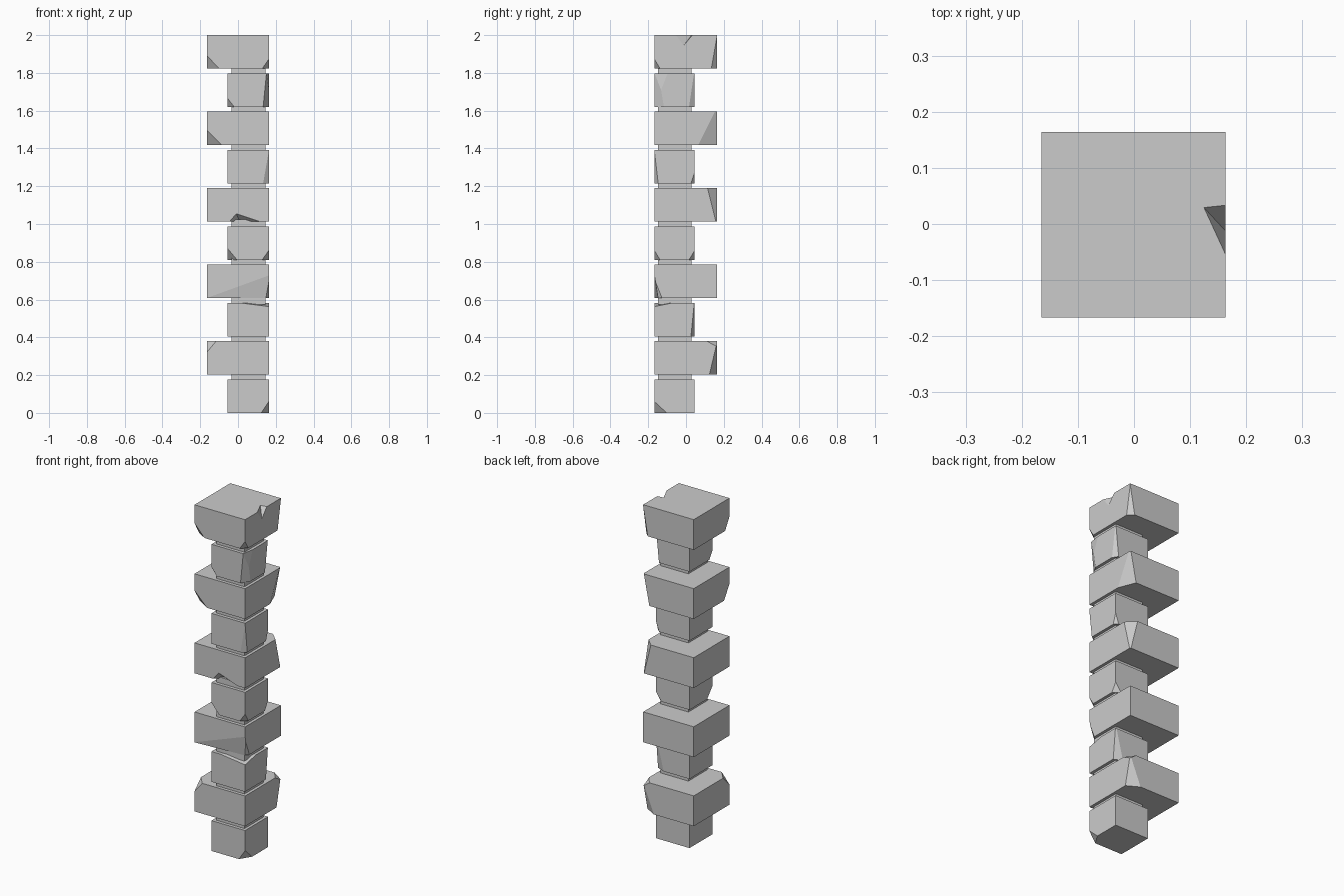
import bpy, bmesh
from mathutils import Vector

if "Cube" in bpy.data.objects:
    bpy.data.objects.remove(bpy.data.objects["Cube"])

PITCH, H = 0.2025, 0.178
SMALL = ((-0.055, -0.167), (0.163, 0.046))
LARGE = ((-0.165, -0.167), (0.163, 0.164))


def make_object(name, bm):
    mesh = bpy.data.meshes.new(name)
    bmesh.ops.recalc_face_normals(bm, faces=bm.faces[:])
    bm.to_mesh(mesh)
    bm.free()
    ob = bpy.data.objects.new(name, mesh)
    bpy.context.collection.objects.link(ob)
    return ob


def box(lo, hi):
    bm = bmesh.new()
    bmesh.ops.create_cube(bm, size=1)
    for v in bm.verts:
        v.co = [(a + b) / 2 + c * (b - a) for a, b, c in zip(lo, hi, v.co)]
    return bm


def chip(bm, lo, hi, sides, depth):
    """Slice one corner off along three edge lengths."""
    c = Vector([h if s > 0 else l for l, h, s in zip(lo, hi, sides)])
    n = Vector([s / d for s, d in zip(sides, depth)])
    p = c - Vector((sides[0] * depth[0], 0, 0))
    bmesh.ops.bisect_plane(bm, geom=bm.verts[:] + bm.edges[:] + bm.faces[:],
                           plane_co=p, plane_no=n, clear_outer=True)
    edges = [e for e in bm.edges if e.is_boundary]
    if edges:
        bmesh.ops.holes_fill(bm, edges=edges)


def notch(stone, points):
    """Small wedge cut out of a stone edge."""
    bm = bmesh.new()
    for p in points:
        bm.verts.new(p)
    bmesh.ops.convex_hull(bm, input=bm.verts[:])
    cutter = make_object(stone.name + "_notch_cutter", bm)
    cutter.hide_render = True
    cutter.hide_viewport = True
    mod = stone.modifiers.new("notch", 'BOOLEAN')
    mod.operation = 'DIFFERENCE'
    mod.solver = 'EXACT'
    mod.object = cutter


# Chipped corners per stone: (corner signs), (lengths along x, y, z)
FR, FL, BR = (1, -1), (-1, -1), (1, 1)
CHIPS = [
    [(FR, -1, (0.04, 0.065, 0.06))],
    [(FL, 1, (0.05, 0.06, 0.06)), (BR, -1, (0.07, 0.04, 0.17)),
     (BR, 1, (0.04, 0.055, 0.03))],
    [(FR, 1, (0.16, 0.10, 0.02)), (BR, -1, (0.05, 0.02, 0.2))],
    [(FR, -1, (0.03, 0.04, 0.10)), (FR, -1, (0.33, 0.02, 0.12))],
    [(FL, -1, (0.05, 0.05, 0.06)), (FR, -1, (0.035, 0.03, 0.05)),
     (BR, -1, (0.035, 0.03, 0.05))],
    [(BR, 1, (0.05, 0.05, 0.2))],
    [(FR, -1, (0.03, 0.02, 0.17)), (BR, -1, (0.02, 0.02, 0.06))],
    [(FL, -1, (0.08, 0.05, 0.08)), (BR, -1, (0.04, 0.10, 0.2))],
    [(FR, -1, (0.03, 0.05, 0.3)), (FR, 1, (0.012, 0.07, 0.18)),
     (FL, -1, (0.035, 0.03, 0.045)), (BR, -1, (0.02, 0.03, 0.2))],
    [(FL, -1, (0.065, 0.04, 0.07)), (FR, -1, (0.035, 0.03, 0.05)),
     (BR, -1, (0.03, 0.03, 0.17))],
]

# Alternating stones
stones = []
for i, chips in enumerate(CHIPS):
    a, b = LARGE if i % 2 else SMALL
    lo, hi = (*a, i * PITCH), (*b, i * PITCH + H)
    if i == 9:
        hi = (*b, 2.0)
    bm = box(lo, hi)
    for (sx, sy), sz, depth in chips:
        chip(bm, lo, hi, (sx, sy, sz), depth)
    stones.append(make_object(f"{'large' if i % 2 else 'small'}_stone_{i + 1}", bm))

# Broken edge on the top stone and on the middle large stone
notch(stones[9], [(0.124, 0.03, 2.001), (0.17, 0.035, 2.001), (0.17, -0.07, 2.001),
                  (0.17, -0.02, 1.935)])
z = 5 * PITCH
notch(stones[5], [(-0.05, -0.17, z - 0.002), (0.13, -0.17, z - 0.002),
                  (-0.01, -0.17, z + 0.045), (0.01, -0.12, z - 0.002)])

# Recessed mortar joints
for i in range(9):
    z = i * PITCH + H
    make_object(f"mortar_joint_{i + 1}",
                box((-0.035, -0.148, z - 0.01), (0.146, 0.028, z + PITCH - H + 0.01)))
